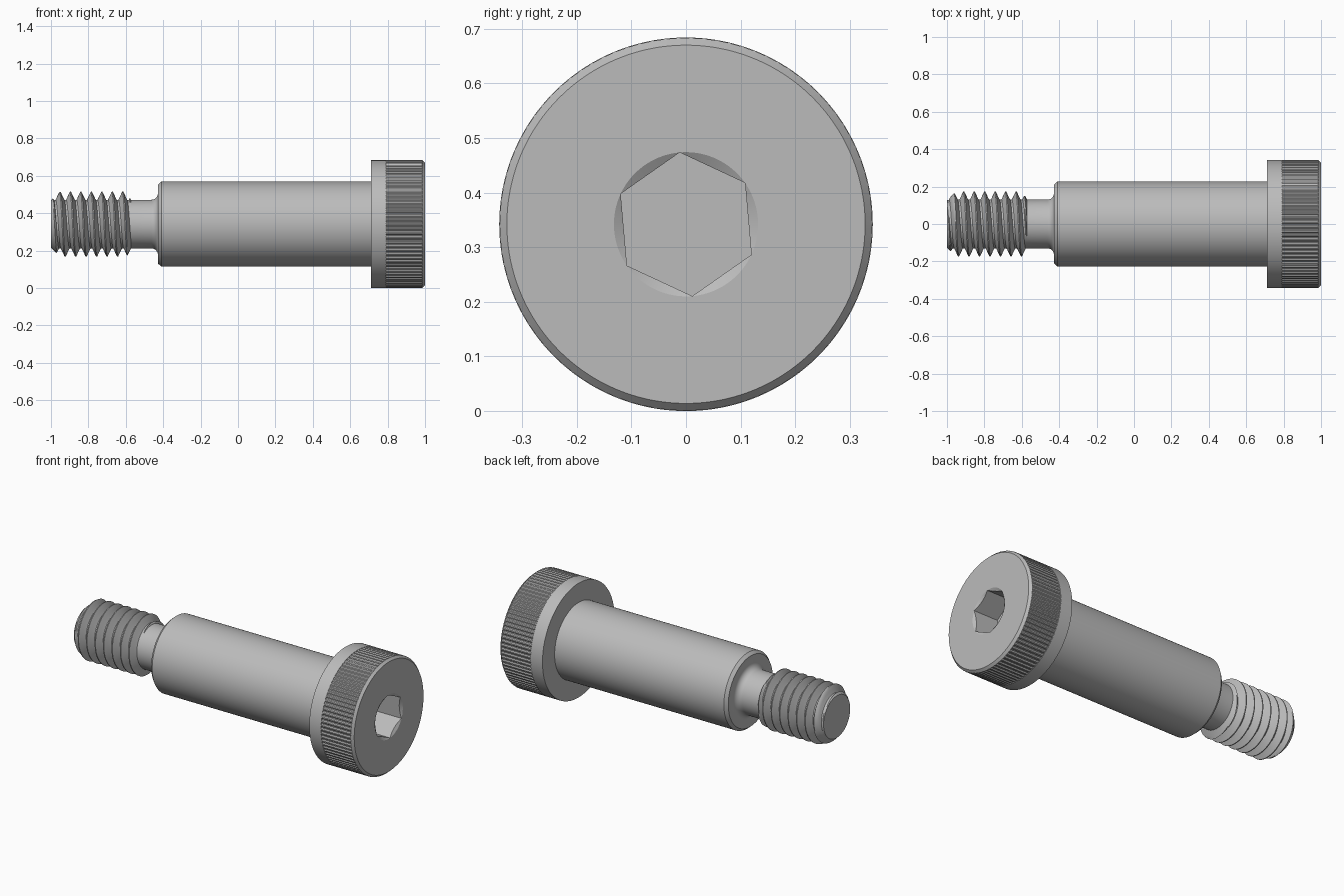
import bpy
import bmesh
from math import pi, cos, radians

AXIS_Z = 0.342
HEAD_R = 0.342
NECK_R = 0.13
TEETH = 90

cube = bpy.data.objects.get("Cube")
if cube:
    bpy.data.objects.remove(cube, do_unlink=True)

steel = bpy.data.materials.new("grey_steel")
steel.use_nodes = True
steel.diffuse_color = (0.5, 0.5, 0.5, 1)
steel.node_tree.nodes["Principled BSDF"].inputs["Base Color"].default_value = (0.5, 0.5, 0.5, 1)


def turned(name, rings, segments):
    """Skin rings around the x axis; each ring is (x, r) or a function of the step giving it."""
    bm = bmesh.new()
    grid = []
    for ring in rings:
        row = []
        for i in range(segments + 1):
            x, r = ring(i) if callable(ring) else ring
            a = 2 * pi * i / segments
            row.append(bm.verts.new((x, r * cos(a), AXIS_Z + r * cos(a - pi / 2))))
        grid.append(row)
    for low, high in zip(grid, grid[1:]):
        for i in range(segments):
            bm.faces.new((low[i], low[i + 1], high[i + 1], high[i]))
    bmesh.ops.remove_doubles(bm, verts=bm.verts, dist=1e-5)
    bmesh.ops.recalc_face_normals(bm, faces=bm.faces)
    mesh = bpy.data.meshes.new(name)
    bm.to_mesh(mesh)
    bm.free()
    mesh.materials.append(steel)
    obj = bpy.data.objects.new(name, mesh)
    bpy.context.collection.objects.link(obj)
    bpy.ops.object.select_all(action="DESELECT")
    obj.select_set(True)
    bpy.context.view_layer.objects.active = obj
    bpy.ops.object.shade_smooth_by_angle(angle=radians(25))
    return obj


# Neck with a fillet, then the chamfered shoulder
FILLET = 0.035
fillet = [(-0.463 + FILLET * cos(pi / 2 - t), NECK_R + FILLET * (1 - cos(t)))
          for t in [k * pi / 12 for k in range(7)]]
turned("shoulder", [(-0.575, 0), (-0.575, NECK_R)] + fillet
       + [(-0.428, 0.211), (-0.41, 0.227), (0.715, 0.227), (0.715, 0)], 96)


# Head: plain collar, knurled band, chamfered rim and hexagon socket
SOCKET_R = 0.132


def knurl(x):
    return lambda i: (x, HEAD_R - (0.005 if i % 4 > 1 else 0))


def hex_radius(i):
    corner_offset = (i - 35) % 60 - 30
    return SOCKET_R * cos(pi / 6) / cos(radians(corner_offset))


def socket_mouth(i):
    return 1 - (SOCKET_R - hex_radius(i)) * 0.6, hex_radius(i)


def socket_floor(i):
    return 0.84, hex_radius(i)


turned("head", [(0.712, 0), (0.712, HEAD_R), (0.79, HEAD_R), knurl(0.79), knurl(0.985),
                (0.986, HEAD_R - 0.001), (1, 0.328), (1, SOCKET_R),
                socket_mouth, socket_floor, (0.84, 0)], TEETH * 4)


# Right-hand helical thread, trimmed by a chamfer at the tip and a run-out at the neck
PITCH = 0.056
START, END = -1.0, -0.572
TIP_R = 0.126
THREAD_STEPS = 96
# One pitch of the profile: (fraction along, radius)
PROFILE = [(0.09, NECK_R), (0.18, 0.14), (0.27, 0.151), (0.36, 0.162), (0.45, 0.173),
           (0.55, 0.173), (0.64, 0.162), (0.73, 0.151), (0.82, 0.14), (0.91, NECK_R)]


def helix(turn, along, radius):
    def ring(i):
        x = -0.952 + PITCH * (turn + along - 2.75 + i / THREAD_STEPS)
        if x <= START:
            return START, TIP_R
        if x >= END:
            return END, NECK_R
        return x, min(radius, TIP_R + (x - START), NECK_R + 2 * (END - x))
    return ring


threads = [helix(turn, *point) for turn in range(12) for point in PROFILE]
turned("thread", [(START, 0), (START, TIP_R)] + threads + [(END, NECK_R), (END, 0)], THREAD_STEPS)
